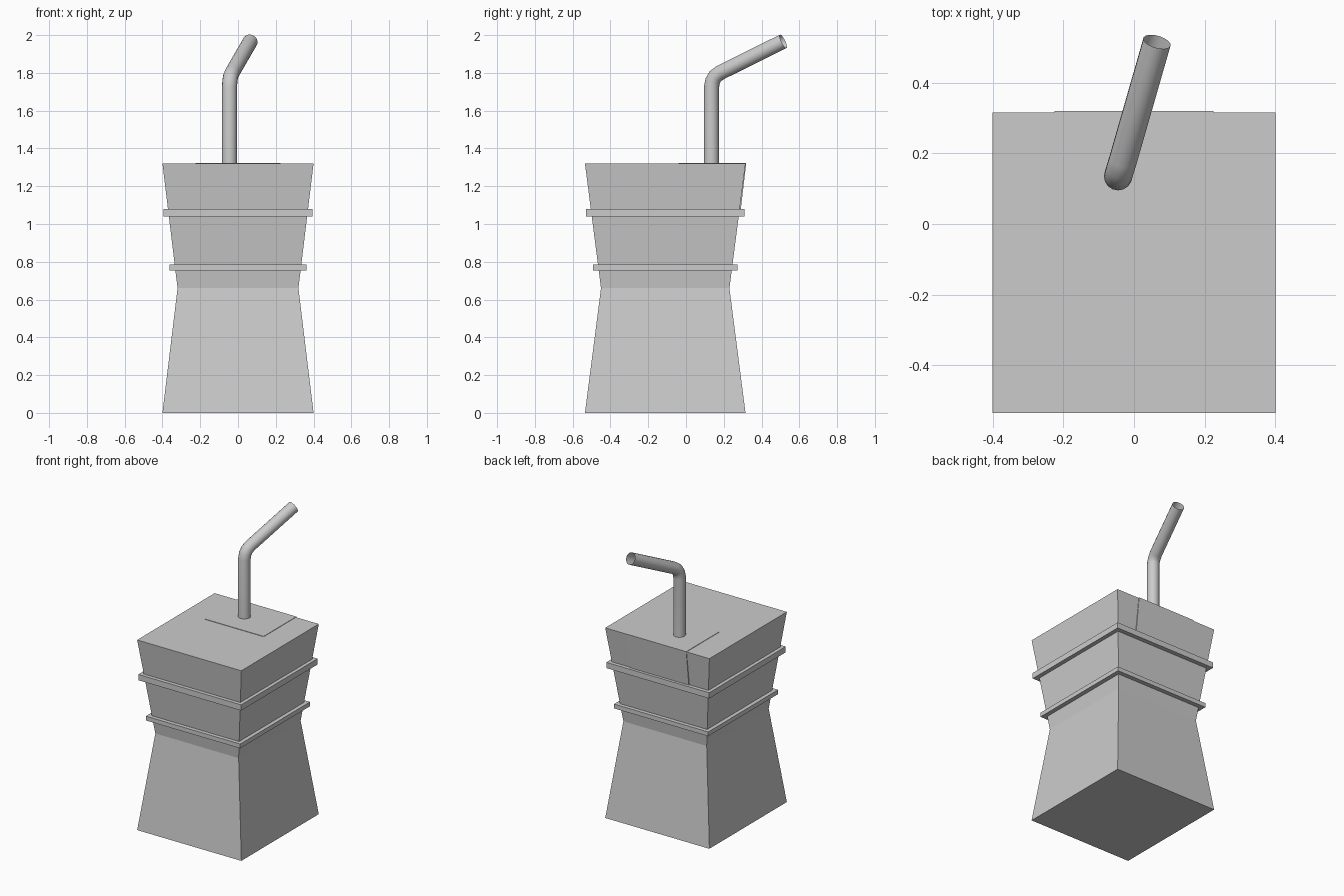
import bpy

if "Cube" in bpy.data.objects:
    bpy.data.objects.remove(bpy.data.objects["Cube"])

CY = -0.11            # body centre in y
BODY = [(0.0, 0.40, 0.425), (0.66, 0.32, 0.34), (1.32, 0.40, 0.425)]  # z, half x, half y


def make_mesh(name, verts, faces):
    me = bpy.data.meshes.new(name)
    me.from_pydata(verts, [], faces)
    me.validate()
    ob = bpy.data.objects.new(name, me)
    bpy.context.collection.objects.link(ob)
    return ob


def rect(z, hx, hy):
    return [(-hx, CY - hy, z), (hx, CY - hy, z), (hx, CY + hy, z), (-hx, CY + hy, z)]


def loft(name, sections, closed=False):
    """Join stacked rectangles; capped, or closed back on itself as a ring."""
    verts = [v for s in sections for v in rect(*s)]
    n = len(sections)
    faces = []
    for i in range(n if closed else n - 1):
        a, b = 4 * i, 4 * ((i + 1) % n)
        faces += [(a + k, a + (k + 1) % 4, b + (k + 1) % 4, b + k) for k in range(4)]
    if not closed:
        faces += [(3, 2, 1, 0), tuple(range(4 * n - 4, 4 * n))]
    return make_mesh(name, verts, faces)


# Waisted carton
loft("carton_body", BODY)


# Square bands around the upper half
def band(name, z0, z1, hx, hy):
    t = 0.045
    loft(name, [(z0, hx - t, hy - t), (z0, hx, hy), (z1, hx, hy), (z1, hx - t, hy - t)], True)


band("upper_band", 1.04, 1.08, 0.395, 0.42)
band("lower_band", 0.755, 0.785, 0.362, 0.383)

# Thin tab folded over the top and down the back
outer = [(-0.04, 1.323), (0.319, 1.323), (0.288, 1.06)]
inner = [(-0.04, 1.318), (0.313, 1.318), (0.282, 1.06)]
loop = outer + inner[::-1]
verts = [(x, y, z) for x in (-0.225, 0.225) for y, z in loop]
faces = [(i, (i + 1) % 6, (i + 1) % 6 + 6, i + 6) for i in range(6)]
faces = [f[::-1] for f in faces]
faces += [(0, 1, 4, 5), (1, 2, 3, 4), (11, 10, 7, 6), (10, 9, 8, 7)]
make_mesh("folded_tab", verts, faces)

# Bent open straw
path = [(-0.045, 0.135, 1.31), (-0.045, 0.135, 1.725), (-0.043, 0.141, 1.757),
        (-0.039, 0.155, 1.782), (-0.031, 0.181, 1.801), (0.065, 0.515, 1.967)]
cu = bpy.data.curves.new("straw", 'CURVE')
cu.dimensions = '3D'
cu.bevel_depth = 0.04
cu.bevel_resolution = 6
sp = cu.splines.new('POLY')
sp.points.add(len(path) - 1)
for p, co in zip(sp.points, path):
    p.co = (*co, 1)
sp.use_smooth = True
straw = bpy.data.objects.new("straw", cu)
bpy.context.collection.objects.link(straw)
